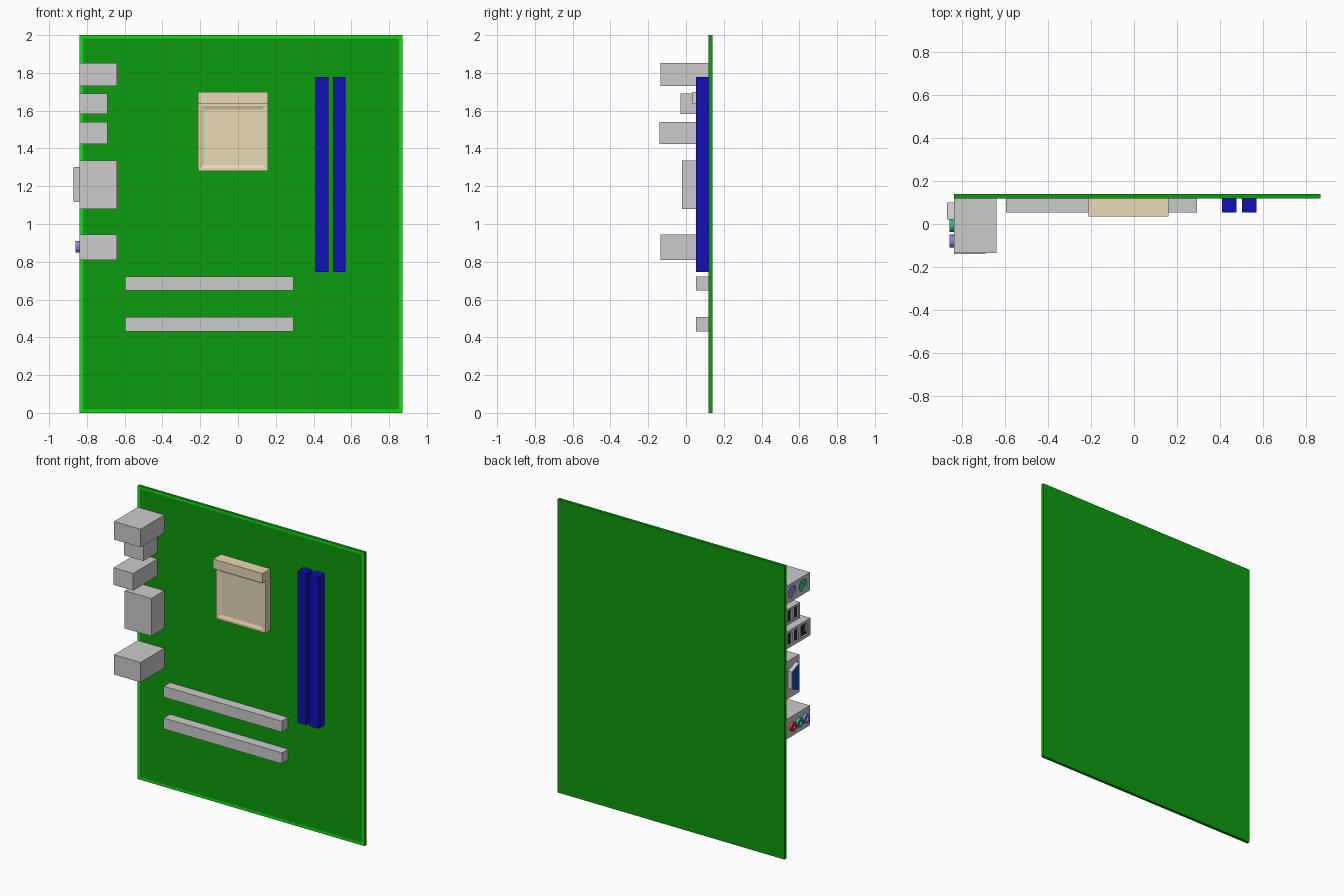
import bpy, bmesh, math
from mathutils import Color, Matrix

if "Cube" in bpy.data.objects:
    bpy.data.objects.remove(bpy.data.objects["Cube"])

COLOURS = {
    "board_green": (0.05, 0.61, 0.05), "edge_green": (0.08, 0.86, 0.07),
    "beige": (0.91, 0.855, 0.71), "slot_blue": (0.07, 0.06, 0.72),
    "black": (0.15, 0.15, 0.15), "purple": (0.58, 0.53, 0.88),
    "jack_green": (0.2, 0.72, 0.56), "jack_red": (0.85, 0.25, 0.3),
    "video_blue": (0.08, 0.32, 0.75),
}
MATS = {}
for key, rgb in COLOURS.items():
    MATS[key] = bpy.data.materials.new(key)
    MATS[key].diffuse_color = (*Color(rgb).from_srgb_to_scene_linear(), 1)


def finish(name, bm, mats=()):
    bmesh.ops.recalc_face_normals(bm, faces=bm.faces)
    me = bpy.data.meshes.new(name)
    bm.to_mesh(me)
    bm.free()
    ob = bpy.data.objects.new(name, me)
    bpy.context.collection.objects.link(ob)
    for m in mats:
        me.materials.append(MATS[m])
    return ob


def box_bm(x, y, z):
    bm = bmesh.new()
    bmesh.ops.create_cube(bm, size=1)
    for v in bm.verts:
        v.co = [r[0] if c < 0 else r[1] for c, r in zip(v.co, (x, y, z))]
    return bm


def box(name, x, y, z, *mats):
    return finish(name, box_bm(x, y, z), mats)


def tube_bm(x, y, z, r, sides=16):
    """Solid cylinder lying along x."""
    bm = bmesh.new()
    m = Matrix.Translation(((x[0] + x[1]) / 2, y, z)) @ Matrix.Rotation(math.pi / 2, 4, 'Y')
    bmesh.ops.create_cone(bm, cap_ends=True, segments=sides, radius1=r, radius2=r,
                          depth=x[1] - x[0], matrix=m)
    return bm


def prism(name, x, outline, *mats):
    """Outline of (y, z) points extruded along x."""
    bm = bmesh.new()
    f = bm.faces.new([bm.verts.new((x[0], *p)) for p in outline])
    new = bmesh.ops.extrude_face_region(bm, geom=[f])["geom"]
    bmesh.ops.translate(bm, vec=(x[1] - x[0], 0, 0),
                        verts=[v for v in new if isinstance(v, bmesh.types.BMVert)])
    return finish(name, bm, mats)


def cut(ob, cutter_bm):
    """Carve a recess and discard the cutter."""
    cutter = finish("cutter", cutter_bm)
    cutter.hide_render = True
    mod = ob.modifiers.new("recess", 'BOOLEAN')
    mod.operation, mod.solver, mod.object = 'DIFFERENCE', 'EXACT', cutter
    with bpy.context.temp_override(object=ob, active_object=ob):
        bpy.ops.object.modifier_apply(modifier=mod.name)
    bpy.data.objects.remove(cutter)


def inset_front(bm, width, depth=0.0):
    front = min(bm.faces, key=lambda f: f.calc_center_median().y)
    ring = bmesh.ops.inset_region(bm, faces=[front], thickness=width)["faces"]
    for v in front.verts:
        v.co.y += depth
    return ring


# Circuit board with a bright border
BACK, EDGE = 0.12, -0.84
bm = box_bm((EDGE, 0.87), (BACK, 0.14), (0, 2))
for f in inset_front(bm, 0.026):
    f.material_index = 1
finish("circuit_board", bm, ("board_green", "edge_green"))

# Processor socket: gently dished plate and hinge bar
bm = box_bm((-0.213, 0.16), (0.068, BACK), (1.28, 1.64))
inset_front(bm, 0.022)
inset_front(bm, 0.025, 0.007)
finish("processor_socket", bm, ("beige",))
box("socket_hinge_bar", (-0.213, 0.16), (0.035, BACK), (1.635, 1.70), "beige")

# Memory and expansion slots
for i, x in enumerate((0.411, 0.503)):
    box(f"memory_slot_{i + 1}", (x, x + 0.067), (0.053, BACK), (0.745, 1.778), "slot_blue")
for i, z in enumerate((0.648, 0.432)):
    box(f"expansion_slot_{i + 1}", (-0.597, 0.294), (0.053, BACK), (z, z + 0.075))

# Rear port housings
keyboard = box("keyboard_mouse_housing", (EDGE, -0.64), (-0.135, BACK), (1.73, 1.853))
data = box("data_port_housing", (EDGE, -0.692), (-0.03, BACK), (1.583, 1.69))
network = box("network_housing", (EDGE, -0.692), (-0.14, BACK), (1.423, 1.54))
box("video_housing", (EDGE, -0.64), (-0.02, BACK), (1.08, 1.337))
box("audio_housing", (EDGE, -0.64), (-0.135, BACK), (0.81, 0.945))

# Round keyboard and mouse sockets
for name, y, col in (("keyboard_socket", 0.055, "purple"), ("mouse_socket", -0.062, "jack_green")):
    cut(keyboard, tube_bm((EDGE - 0.05, EDGE + 0.03), y, 1.792, 0.042))
    finish(name, tube_bm((EDGE + 0.008, EDGE + 0.035), y, 1.792, 0.0425), (col,))

# Rectangular data sockets with black floors
for ob, z in ((data, 1.637), (network, 1.482)):
    for i, y in enumerate((0.08, 0.01)):
        cut(ob, box_bm((EDGE - 0.05, EDGE + 0.05), (y - 0.022, y + 0.022), (z - 0.04, z + 0.04)))
        box(f"data_socket_floor_{i + 1}", (EDGE + 0.01, EDGE + 0.055),
            (y - 0.0225, y + 0.0225), (z - 0.0405, z + 0.0405), "black")

# Network socket
cut(network, box_bm((EDGE - 0.05, EDGE + 0.05), (-0.115, -0.04), (1.442, 1.522)))
box("network_socket_floor", (EDGE + 0.012, EDGE + 0.055), (-0.1155, -0.0395), (1.4415, 1.5225), "black")
box("network_socket_key", (EDGE + 0.005, EDGE + 0.04), (-0.116, -0.095), (1.46, 1.504))

# Tapered video connector: metal shell and blue face
prism("video_shell", (-0.869, EDGE + 0.01), ((0.02, 1.117), (0.02, 1.303), (0.10, 1.27), (0.10, 1.15)))
prism("video_face", (-0.872, -0.86), ((0.024, 1.122), (0.024, 1.298), (0.096, 1.267), (0.096, 1.153)),
      "video_blue")

# Audio jacks: coloured collars with dark holes
for name, y, col in (("input", 0.062, "jack_red"), ("output", -0.008, "jack_green"),
                     ("microphone", -0.08, "purple")):
    collar = finish(f"audio_{name}_jack", tube_bm((-0.86, EDGE + 0.01), y, 0.88, 0.03), (col,))
    cut(collar, tube_bm((-0.9, EDGE), y, 0.88, 0.015))
    finish(f"audio_{name}_hole", tube_bm((EDGE - 0.004, EDGE + 0.005), y, 0.88, 0.0155), ("black",))

for m in bpy.data.materials:
    if m.users and not m.is_grease_pencil:
        m.use_nodes = True
        m.node_tree.nodes["Principled BSDF"].inputs["Base Color"].default_value = m.diffuse_color
